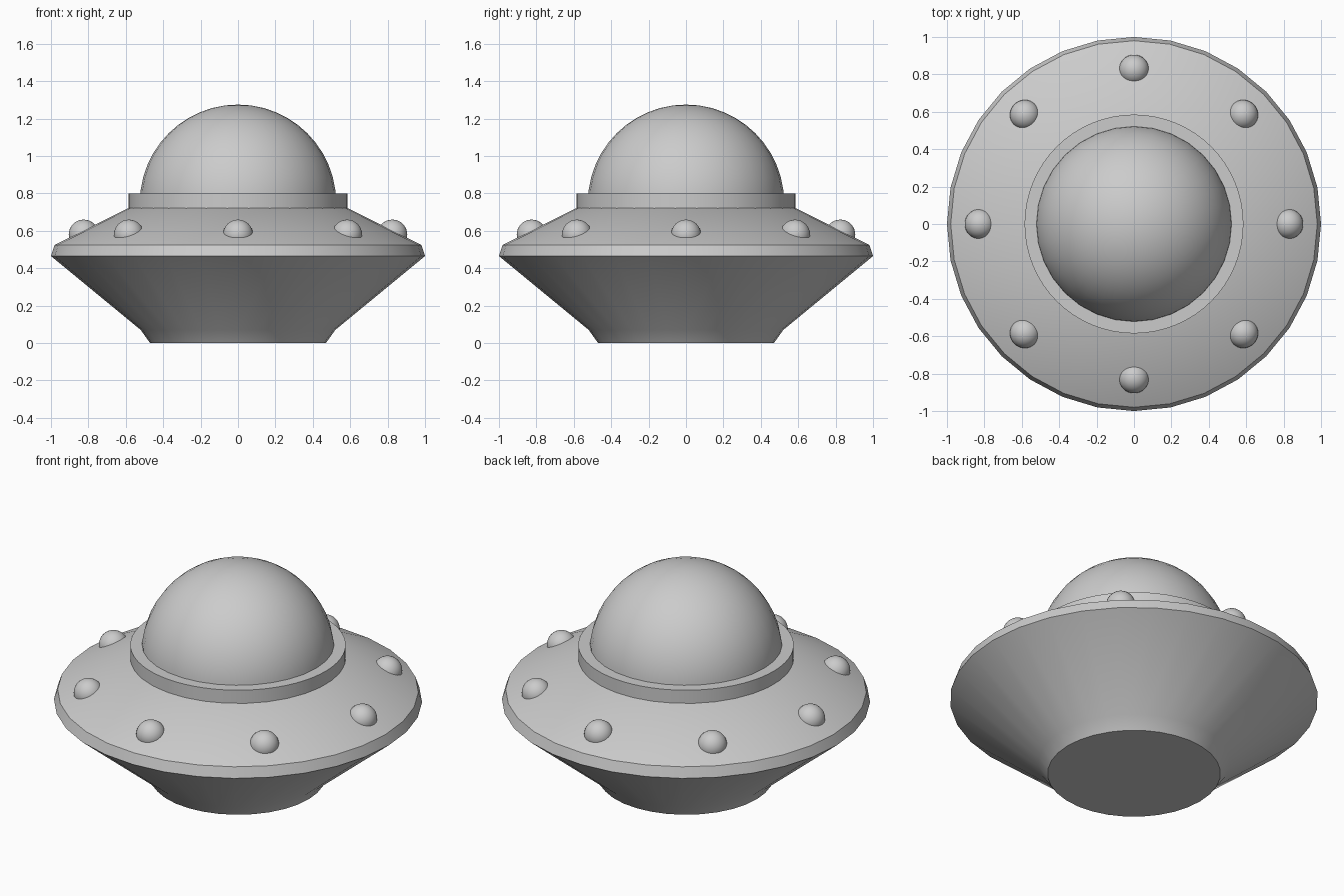
import bpy, bmesh, math

if "Cube" in bpy.data.objects:
    bpy.data.objects.remove(bpy.data.objects["Cube"])

grey = bpy.data.materials.new("light grey")
grey.diffuse_color = (0.6, 0.6, 0.6, 1)
grey.use_nodes = True
grey.node_tree.nodes["Principled BSDF"].inputs["Base Color"].default_value = grey.diffuse_color


def finish(obj, angle=30):
    obj.data.materials.append(grey)
    bpy.ops.object.select_all(action='DESELECT')
    obj.select_set(True)
    bpy.context.view_layer.objects.active = obj
    bpy.ops.object.shade_smooth_by_angle(angle=math.radians(angle))


def lathe(name, profile, sides):
    """Revolve (radius, z) points around z; radius 0 closes to a pole."""
    bm = bmesh.new()
    rings = []
    for r, z in profile:
        if r == 0:
            rings.append([bm.verts.new((0, 0, z))] * sides)
        else:
            rings.append([bm.verts.new((r * math.cos(2 * math.pi * i / sides),
                                        r * math.sin(2 * math.pi * i / sides), z))
                          for i in range(sides)])
    for a, b in zip(rings, rings[1:]):
        for i in range(sides):
            j = (i + 1) % sides
            bm.faces.new(list(dict.fromkeys((a[i], a[j], b[j], b[i]))))
    bmesh.ops.recalc_face_normals(bm, faces=bm.faces)
    mesh = bpy.data.meshes.new(name)
    bm.to_mesh(mesh)
    bm.free()
    obj = bpy.data.objects.new(name, mesh)
    bpy.context.collection.objects.link(obj)
    finish(obj)
    return obj


# Saucer hull with bevelled rim
lathe("saucer_hull", [(0, 0), (0.47, 0), (0.52, 0.07), (1.0, 0.465),
                      (0.98, 0.525), (0.585, 0.722), (0, 0.722)], 32)

# Collar under the dome
lathe("dome_collar", [(0, 0.70), (0.585, 0.70), (0.585, 0.80), (0, 0.80)], 64)

# Cockpit dome
R, zc, n = 0.525, 0.75, 12
lathe("cockpit_dome", [(R * math.cos(math.pi / 2 * i / n), zc + R * math.sin(math.pi / 2 * i / n))
                       for i in range(n)] + [(0, zc + R)], 32)

# Eight round lamps set into the upper hull
for k in range(8):
    a = k * math.pi / 4
    bpy.ops.mesh.primitive_uv_sphere_add(
        segments=32, ring_count=16, radius=0.08,
        location=(0.825 * math.cos(a), 0.825 * math.sin(a), 0.58))
    lamp = bpy.context.object
    lamp.name = f"hull_lamp_{k + 1}"
    finish(lamp)
